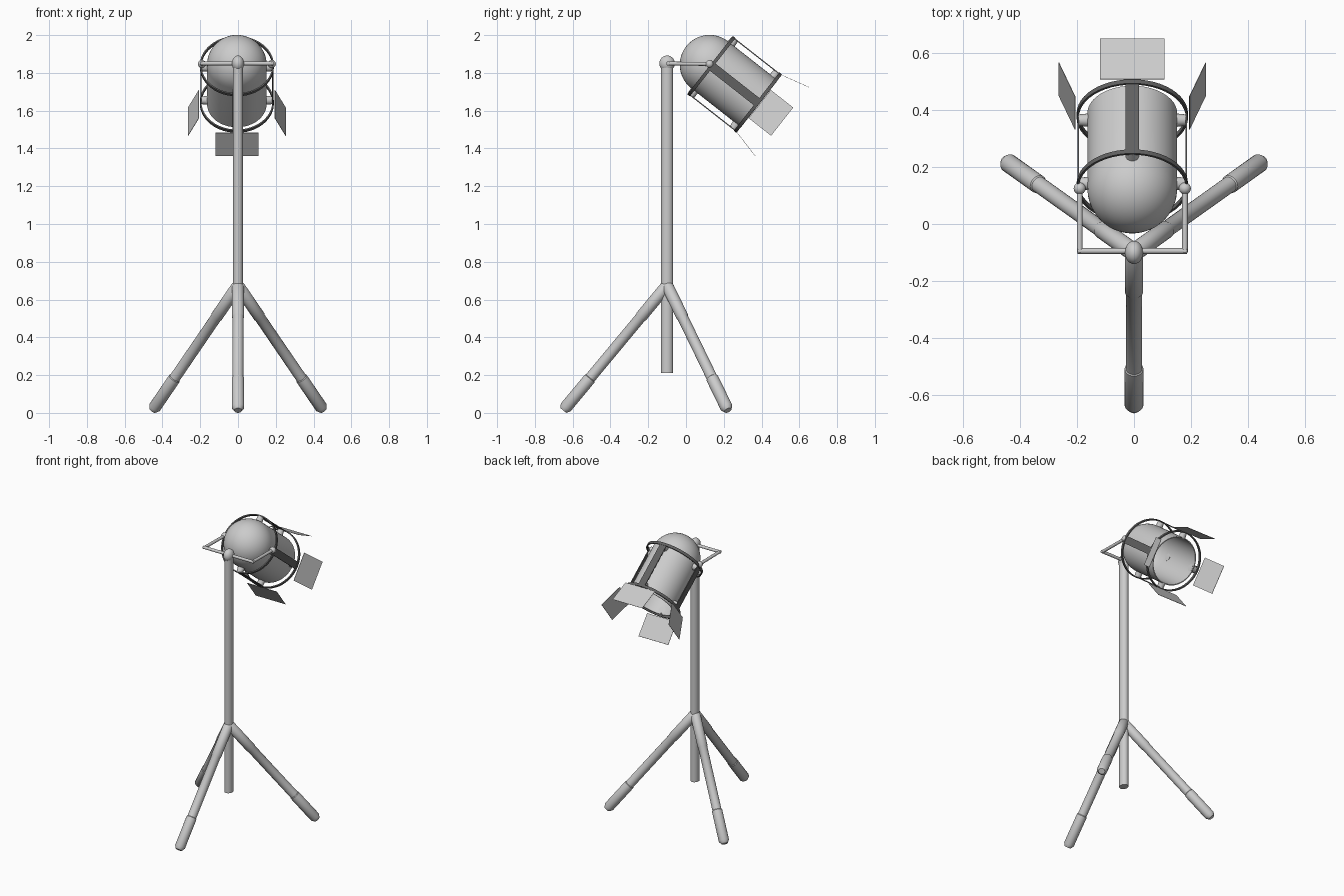
import bpy, math
from math import sin, cos, pi
from mathutils import Vector, Matrix

if "Cube" in bpy.data.objects:
    bpy.data.objects.remove(bpy.data.objects["Cube"])

dark = bpy.data.materials.new("dark_grey")
dark.diffuse_color = (0.12, 0.12, 0.12, 1)
dark.use_nodes = True
dark.node_tree.nodes["Principled BSDF"].inputs["Base Color"].default_value = dark.diffuse_color


def make(name, verts, faces, matrix=Matrix(), smooth=True, mat=None):
    me = bpy.data.meshes.new(name)
    me.from_pydata([matrix @ Vector(v) for v in verts], [], faces)
    ob = bpy.data.objects.new(name, me)
    bpy.context.collection.objects.link(ob)
    if mat:
        me.materials.append(mat)
    bpy.ops.object.select_all(action='DESELECT')
    ob.select_set(True)
    bpy.context.view_layer.objects.active = ob
    bpy.ops.object.mode_set(mode='EDIT')
    bpy.ops.mesh.select_all(action='SELECT')
    bpy.ops.mesh.remove_doubles(threshold=0.00005)
    bpy.ops.mesh.normals_make_consistent(inside=False)
    bpy.ops.object.mode_set(mode='OBJECT')
    if smooth:
        bpy.ops.object.shade_smooth_by_angle(angle=math.radians(35))
    return ob


def lathe(name, profile, matrix=Matrix(), n=32, closed=False, mat=None):
    """Spin (radius, height) points around local z."""
    verts = [(r * cos(2 * pi * i / n), r * sin(2 * pi * i / n), h)
             for r, h in profile for i in range(n)]
    m = len(profile)
    faces = []
    for j in range(m if closed else m - 1):
        k = (j + 1) % m
        for i in range(n):
            i2 = (i + 1) % n
            faces.append((j * n + i, j * n + i2, k * n + i2, k * n + i))
    return make(name, verts, faces, matrix, True, mat)


def rod(name, a, b, parts, n=24):
    """Stepped rod from a to b; parts = (radius, fraction of length)."""
    a, b = Vector(a), Vector(b)
    d = b - a
    m = Matrix.Translation(a) @ d.to_track_quat('Z', 'Y').to_matrix().to_4x4()
    prof = [(0, parts[0][1] * d.length)] + [(r, f * d.length) for r, f in parts]
    return lathe(name, prof + [(0, parts[-1][1] * d.length)], m, n)


def ball(name, centre, radii):
    prof = [(sin(pi * i / 16), -cos(pi * i / 16)) for i in range(17)]
    return lathe(name, prof, Matrix.Translation(centre) @ Matrix.Diagonal((*radii, 1)), 24)


def slab(name, quad, offset, matrix, mat=None):
    """Thin plate from four corners and a thickness vector."""
    o = Vector(offset)
    v = [Vector(q) for q in quad] + [Vector(q) + o for q in quad]
    f = [(0, 1, 2, 3), (7, 6, 5, 4)] + [(i, (i + 1) % 4, (i + 1) % 4 + 4, i + 4) for i in range(4)]
    return make(name, v, f, matrix, False, mat)


# Stand: pole, tripod legs and the top knob
pole = Matrix.Translation((0, -0.1, 0)) @ Matrix.Diagonal((0.027, 0.032, 1, 1))
lathe("pole", [(0, 0.21), (1, 0.21), (1, 1.84), (0, 1.84)], pole)
ball("pole_knob", (0, -0.1, 1.85), (0.032, 0.041, 0.042))
leg_parts = [(0.027, 0), (0.032, 0.015), (0.032, 0.25), (0.029, 0.255), (0.029, 0.74),
             (0.033, 0.745), (0.033, 0.976), (0.02, 1)]
for name, foot in (("front_leg", (0, -0.65, 0.013)), ("left_leg", (-0.452, 0.222, 0.013)),
                   ("right_leg", (0.452, 0.222, 0.013))):
    rod(name, (0, -0.1, 0.675), foot, leg_parts)

# Yoke: cross bar, two arms and pivot knobs
CX = -0.006
rod("yoke_bar", (CX - 0.193, -0.095, 1.85), (CX + 0.193, -0.095, 1.85), [(0.01, 0), (0.01, 1)], 16)
for s, side in ((-1, "left"), (1, "right")):
    x = CX + s * 0.185
    rod(side + "_yoke_arm", (x, -0.1, 1.85), (x, 0.125, 1.847), [(0.01, 0), (0.01, 1)], 16)
    ball(side + "_pivot_knob", (x, 0.125, 1.847), (0.021, 0.021, 0.021))

# Lamp head frame: local z points along the beam, local y points up
head = Matrix(((-1, 0, 0, CX), (0, 0.617, 0.787, 0.125), (0, 0.787, -0.617, 1.843), (0, 0, 0, 1)))

# Hollow housing with a domed back
R, T, END = 0.158, 0.006, 0.335
arc = [pi / 2 * i / 12 for i in range(13)]
outer = [(R * sin(a), -R * cos(a)) for a in arc] + [(R, END)]
inner = [((R - T) * sin(a), -(R - T) * cos(a)) for a in arc] + [(R - T, END)]
lathe("lamp_housing", outer + inner[::-1], head, 48)

# Cage rings
for name, t in (("rear_ring", 0.012), ("front_ring", 0.325)):
    lathe(name, [(0.188, t - 0.009), (0.196, t - 0.009), (0.196, t + 0.009), (0.188, t + 0.009)],
          head, 48, True, dark)

# Four strips, spacers and barn doors around the beam
for i, side in enumerate(("left", "top", "right", "bottom")):
    m = head @ Matrix.Rotation(i * pi / 2, 4, 'Z')
    slab(side + "_strip", [(0.187, -0.024, 0.012), (0.187, 0.024, 0.012),
                           (0.187, 0.024, 0.325), (0.187, -0.024, 0.325)], (0.006, 0, 0), m, dark)
    for end, t in (("rear", 0.022), ("front", 0.305)):
        rod(f"{side}_{end}_spacer", m @ Vector((0.15, 0, t)), m @ Vector((0.189, 0, t)),
            [(0.024, 0), (0.02, 1)], 16)
    upright = i % 2
    w = 0.114 if upright else 0.095
    r0, r1 = (0.192, 0.23) if upright else (0.2, 0.257)
    slab(side + "_barn_door", [(r0, -w, 0.337), (r0, w, 0.337), (r1, w, 0.488), (r1, -w, 0.488)],
         (0.002, 0, 0), m)
